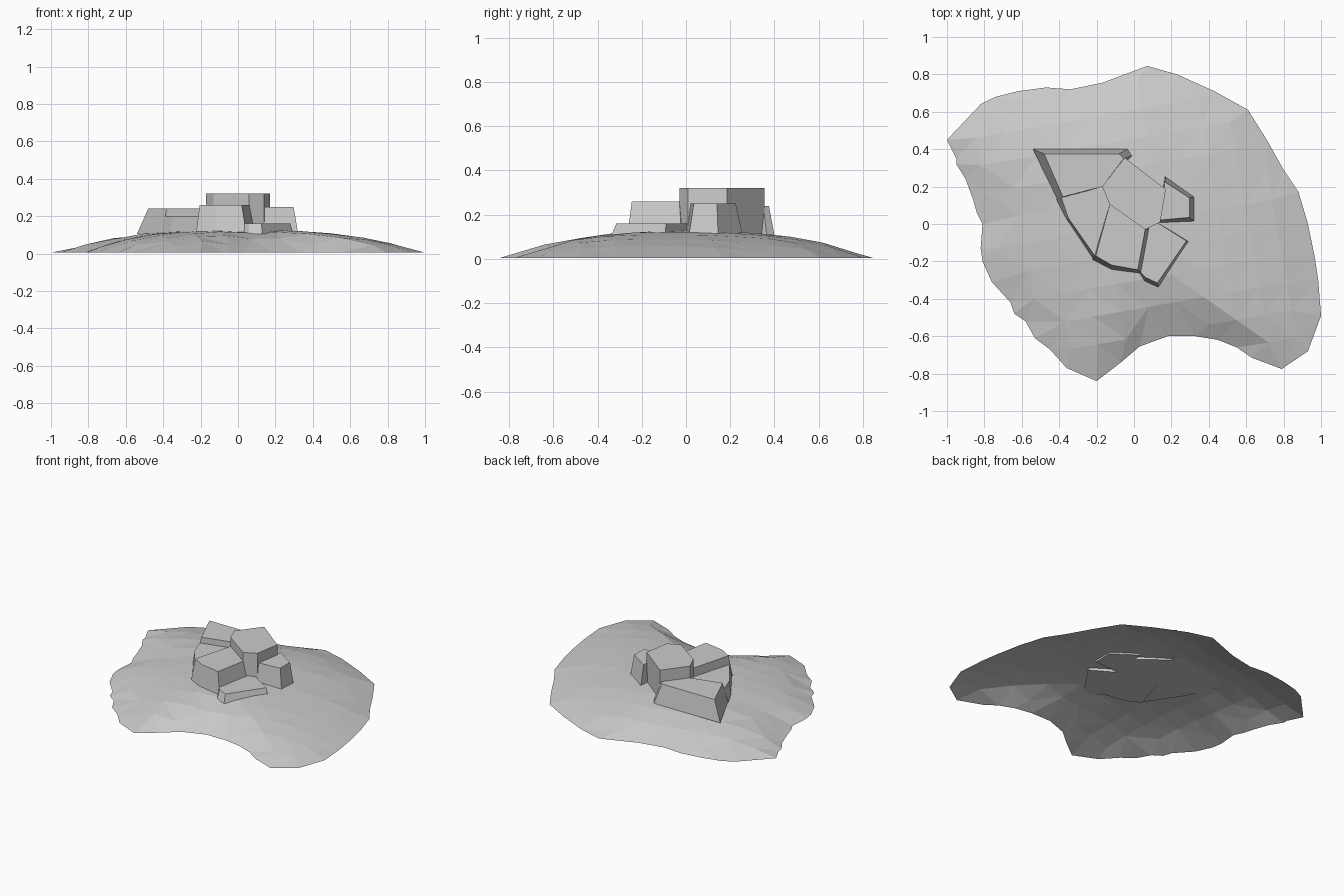
import bpy, bmesh, math
from mathutils import Vector
from mathutils.geometry import delaunay_2d_cdt

if "Cube" in bpy.data.objects:
    bpy.data.objects.remove(bpy.data.objects["Cube"])


def add_object(name, bm):
    mesh = bpy.data.meshes.new(name)
    bm.to_mesh(mesh)
    bm.free()
    obj = bpy.data.objects.new(name, mesh)
    bpy.context.collection.objects.link(obj)
    return obj


# Mound shoreline, seen from above
shore = [Vector(p) for p in [
    (-1, .45), (-.82, .64), (-.74, .68), (-.62, .71), (-.47, .73), (-.34, .72),
    (-.17, .755), (.07, .845), (.23, .80), (.43, .71), (.61, .61), (.71, .45),
    (.80, .29), (.88, .17), (.93, 0), (.965, -.17), (.985, -.3), (1, -.49),
    (.93, -.68), (.79, -.775), (.63, -.715), (.55, -.66), (.45, -.62),
    (.33, -.6), (.18, -.6), (.03, -.655), (-.07, -.74), (-.2, -.84),
    (-.36, -.77), (-.45, -.67), (-.53, -.61), (-.58, -.52), (-.64, -.48),
    (-.66, -.42), (-.76, -.31), (-.81, -.2), (-.82, -.13), (-.81, 0),
    (-.84, .06), (-.86, .13), (-.9, .24), (-.95, .32), (-.95, .35)]]
shore.reverse()


def reach(p):
    """0 at the centre, 1 on the shoreline, above 1 outside."""
    if p.length < 1e-6:
        return 0
    for i, b in enumerate(shore):
        a = shore[i - 1]
        if a.x * p.y - a.y * p.x >= -1e-9 and p.x * b.y - p.y * b.x >= -1e-9:
            d = b - a
            return (p.x * d.y - p.y * d.x) / (a.x * d.y - a.y * d.x)
    return 2


# Mound: tilted grid of points triangulated inside the shoreline, open below
step, tilt = 0.15, math.radians(10)
inner = []
for i in range(-9, 10):
    for j in range(-9, 10):
        x, y = i * step, j * step
        p = Vector((x * math.cos(tilt) - y * math.sin(tilt),
                    x * math.sin(tilt) + y * math.cos(tilt)))
        if reach(p) < 0.93:
            inner.append(p)
verts, _, faces, *_ = delaunay_2d_cdt(
    shore + inner, [], [list(range(len(shore)))], 1, 1e-5)
bm = bmesh.new()
bv = [bm.verts.new((v.x, v.y, .005 + .122 * (1 - min(1, reach(v)) ** 2.7)))
      for v in verts]
for f in faces:
    bm.faces.new([bv[k] for k in f])
bmesh.ops.join_triangles(bm, faces=bm.faces[:], angle_face_threshold=.3,
                         angle_shape_threshold=.7)
add_object("mound", bm)


# Rocks: flat-topped prisms with sloped outer sides
def rock(name, top, base, z_top, z_base=.105):
    bm = bmesh.new()
    lo = [bm.verts.new((x, y, z_base)) for x, y in base]
    hi = [bm.verts.new((x, y, z_top)) for x, y in top]
    n = len(lo)
    bm.faces.new(hi)
    bm.faces.new(lo[::-1])
    for i in range(n):
        k = (i + 1) % n
        bm.faces.new((lo[i], lo[k], hi[k], hi[i]))
    bmesh.ops.recalc_face_normals(bm, faces=bm.faces[:])
    add_object(name, bm)


core = [(-.05, .355), (-.17, .2), (-.13, .105), (.06, -.03), (.14, .01), (.17, .185)]
rock("centre_rock", core, core, .32)
rock("back_left_rock",
     [(-.48, .375), (-.38, .145), (-.17, .2), (-.055, .35), (-.08, .375)],
     [(-.54, .4), (-.41, .13), (-.17, .2), (-.01, .365), (-.035, .4)], .24)
rock("left_rock",
     [(-.39, .145), (-.35, .03), (-.21, -.17), (-.13, .105), (-.17, .2)],
     [(-.415, .13), (-.365, .03), (-.225, -.18), (-.13, .105), (-.17, .2)], .2)
rock("front_rock",
     [(-.13, .105), (-.205, -.17), (-.12, -.22), (.02, -.245), (.06, -.03)],
     [(-.13, .105), (-.225, -.19), (-.12, -.245), (.045, -.265), (.09, -.02)], .26)
rock("front_right_rock",
     [(.07, -.02), (.02, -.24), (.06, -.285), (.125, -.315), (.28, -.09), (.12, .01)],
     [(.07, -.02), (.02, -.25), (.055, -.305), (.13, -.338), (.295, -.095), (.12, .01)], .16)
rock("right_rock",
     [(.165, .225), (.15, .1), (.13, .02), (.297, .035), (.297, .14)],
     [(.165, .257), (.14, .1), (.12, .003), (.322, .013), (.322, .145)], .25)
